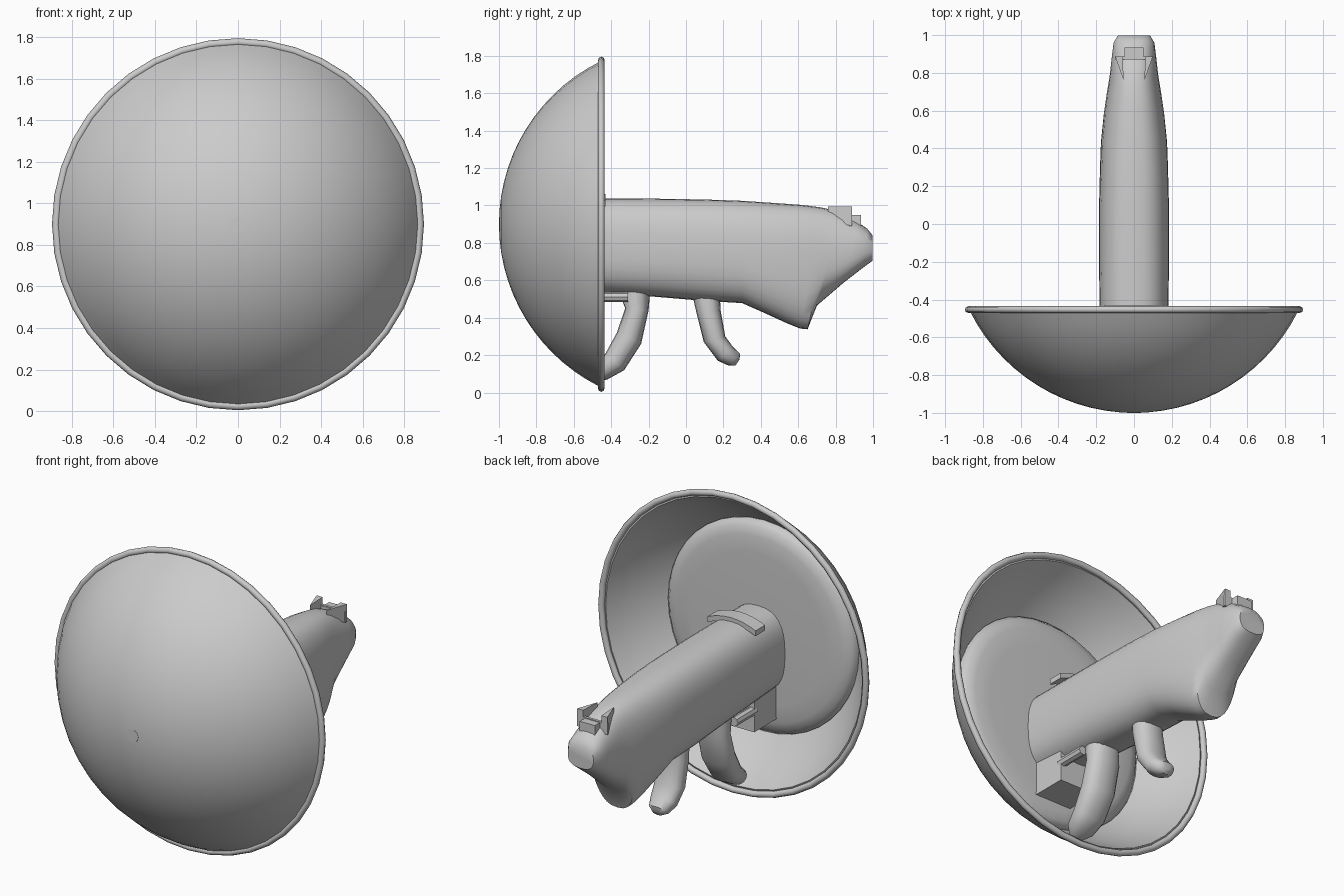
import bpy, bmesh, math
from mathutils import Vector

if "Cube" in bpy.data.objects:
    bpy.data.objects.remove(bpy.data.objects["Cube"])

grey = bpy.data.materials.new("plain_grey")
grey.use_nodes = True
GREY = (0.6, 0.6, 0.6, 1)
grey.diffuse_color = GREY
grey.node_tree.nodes["Principled BSDF"].inputs["Base Color"].default_value = GREY
AXIS_Z = 0.9


def finish(bm, name, smooth=None):
    bmesh.ops.remove_doubles(bm, verts=bm.verts, dist=0.0001)
    bmesh.ops.recalc_face_normals(bm, faces=bm.faces)
    mesh = bpy.data.meshes.new(name)
    bm.to_mesh(mesh)
    bm.free()
    mesh.materials.append(grey)
    ob = bpy.data.objects.new(name, mesh)
    bpy.context.collection.objects.link(ob)
    if smooth:
        bpy.ops.object.select_all(action='DESELECT')
        ob.select_set(True)
        bpy.context.view_layer.objects.active = ob
        bpy.ops.object.shade_smooth_by_angle(angle=math.radians(smooth))
    return ob


def loft(name, rings, caps=True, smooth=40):
    """Skin a list of equal-sized closed rings of points."""
    bm = bmesh.new()
    loops = [[bm.verts.new(p) for p in ring] for ring in rings]
    n = len(loops[0])
    for a, b in zip(loops, loops[1:]):
        for i in range(n):
            j = (i + 1) % n
            bm.faces.new((a[i], a[j], b[j], b[i]))
    if caps:
        bm.faces.new(loops[0])
        bm.faces.new(loops[-1])
    return finish(bm, name, smooth)


def lathe(name, profile, x=0, z=AXIS_Z, n=40, caps=True, smooth=40):
    """Turn (y, radius) points around an axis along y."""
    turns = [2 * math.pi * i / n for i in range(n)]
    rings = [[(x + r * math.cos(t), y, z + r * math.sin(t)) for t in turns]
             for y, r in profile]
    return loft(name, rings, caps, smooth)


def oval(top, bottom, half_width, power=2.0, n=24):
    """Rounded section spanning two (y, z) points, with a given x half width."""
    ring = []
    for i in range(n):
        t = 2 * math.pi * i / n
        c, s = math.cos(t), math.sin(t)
        u = math.copysign(abs(c) ** (2 / power), c)
        v = math.copysign(abs(s) ** (2 / power), s)
        k = (v + 1) / 2
        ring.append((half_width * u, bottom[0] + (top[0] - bottom[0]) * k,
                     bottom[1] + (top[1] - bottom[1]) * k))
    return ring


def prism(name, outline, direction):
    """Extrude a flat polygon."""
    bm = bmesh.new()
    face = bm.faces.new([bm.verts.new(p) for p in outline])
    new = bmesh.ops.extrude_face_region(bm, geom=[face])["geom"]
    bmesh.ops.translate(bm, vec=Vector(direction),
                        verts=[v for v in new if isinstance(v, bmesh.types.BMVert)])
    return finish(bm, name)


def box(name, x, y, z):
    return prism(name, [(x[0], y[0], z[0]), (x[1], y[0], z[0]),
                        (x[1], y[0], z[1]), (x[0], y[0], z[1])], (0, y[1] - y[0], 0))


# Dish: thin spherical bowl, outside then back along the inside
def bowl(radius, steps=14):
    end = math.radians(63.5)
    return [(-0.03 - radius * math.cos(end * i / steps),
             max(0.002, radius * math.sin(end * i / steps))) for i in range(steps + 1)]


lathe("dish", bowl(0.97) + bowl(0.95)[::-1])

# Rolled rim around the dish opening
rim = [(-0.453 + 0.018 * math.cos(math.pi * i / 4),
        0.877 + 0.019 * math.sin(math.pi * i / 4)) for i in range(9)]
lathe("dish_rim", rim, caps=False, smooth=50)

# Small button at the middle of the dish
lathe("dish_button", [(-0.96, 0.038), (-1.0, 0.038)], n=20)

# Thick round plate inside the dish
lathe("inner_plate", [(-0.80, 0.58), (-0.76, 0.625), (-0.73, 0.63), (-0.70, 0.60),
                      (-0.685, 0.55), (-0.68, 0.45), (-0.68, 0.02)], smooth=60)

# Main body: top point, bottom point, half width
body = [((-0.70, 1.04), (-0.70, 0.55), 0.18),
        ((-0.20, 1.037), (-0.20, 0.515), 0.185),
        ((0.10, 1.032), (0.10, 0.49), 0.185),
        ((0.30, 1.025), (0.30, 0.478), 0.18),
        ((0.45, 1.015), (0.42, 0.425), 0.175),
        ((0.62, 1.003), (0.54, 0.37), 0.16),
        ((0.72, 0.99), (0.61, 0.342), 0.148),
        ((0.79, 0.975), (0.65, 0.338), 0.138),
        ((0.84, 0.955), (0.70, 0.465), 0.13),
        ((0.92, 0.91), (0.84, 0.585), 0.118),
        ((0.97, 0.875), (0.95, 0.67), 0.108),
        ((0.998, 0.84), (0.998, 0.705), 0.085)]
loft("body", [oval(t, b, w, 2.6, 32) for t, b, w in body], smooth=50)

# Two curved grips: upper edge, lower edge, half width
front_grip = [((-0.19, 0.56), (-0.36, 0.54), 0.09), ((-0.20, 0.44), (-0.325, 0.45), 0.1),
              ((-0.24, 0.26), (-0.37, 0.32), 0.1), ((-0.33, 0.12), (-0.43, 0.21), 0.095),
              ((-0.42, 0.07), (-0.49, 0.15), 0.08), ((-0.47, 0.06), (-0.51, 0.11), 0.045)]
rear_grip = [((0.18, 0.54), (0.03, 0.54), 0.08), ((0.185, 0.44), (0.055, 0.43), 0.09),
             ((0.21, 0.30), (0.095, 0.27), 0.09), ((0.25, 0.245), (0.17, 0.17), 0.08),
             ((0.29, 0.205), (0.225, 0.145), 0.06), ((0.285, 0.175), (0.265, 0.145), 0.03)]
for name, rows in (("front_grip", front_grip), ("rear_grip", rear_grip)):
    loft(name, [oval(t, b, w, 2.3, 16) for t, b, w in rows], smooth=50)

# Block under the body with a rod on each side
box("mount_block", (-0.12, 0.12), (-0.70, -0.475), (0.39, 0.60))
for side, name in ((1, "left_rod"), (-1, "right_rod")):
    lathe(name, [(-0.50, 0.027), (-0.31, 0.027)], x=side * 0.1, z=0.51, n=8, smooth=20)

# Arched clip over the front of the body
arch = [(-0.16 + 0.04 * i) for i in range(9)]
clip = [(x, -0.52, 1.062 - 1.4 * x * x) for x in arch]
clip += [(x, -0.52, 1.03 - 1.4 * x * x) for x in arch[::-1]]
prism("top_clip", clip, (0, 0.09, 0))

# Rear sight: cross plate, two fins and a small tab
box("sight_plate", (-0.1, 0.1), (0.872, 0.888), (0.89, 0.955))
for side, name in ((1, "left_fin"), (-1, "right_fin")):
    prism(name, [(side * 0.055, 0.76, 0.995), (side * 0.1, 0.888, 0.995),
                 (side * 0.06, 0.888, 0.995)], (0, 0, -0.1))
box("sight_tab", (-0.05, 0.05), (0.87, 0.935), (0.89, 0.95))
